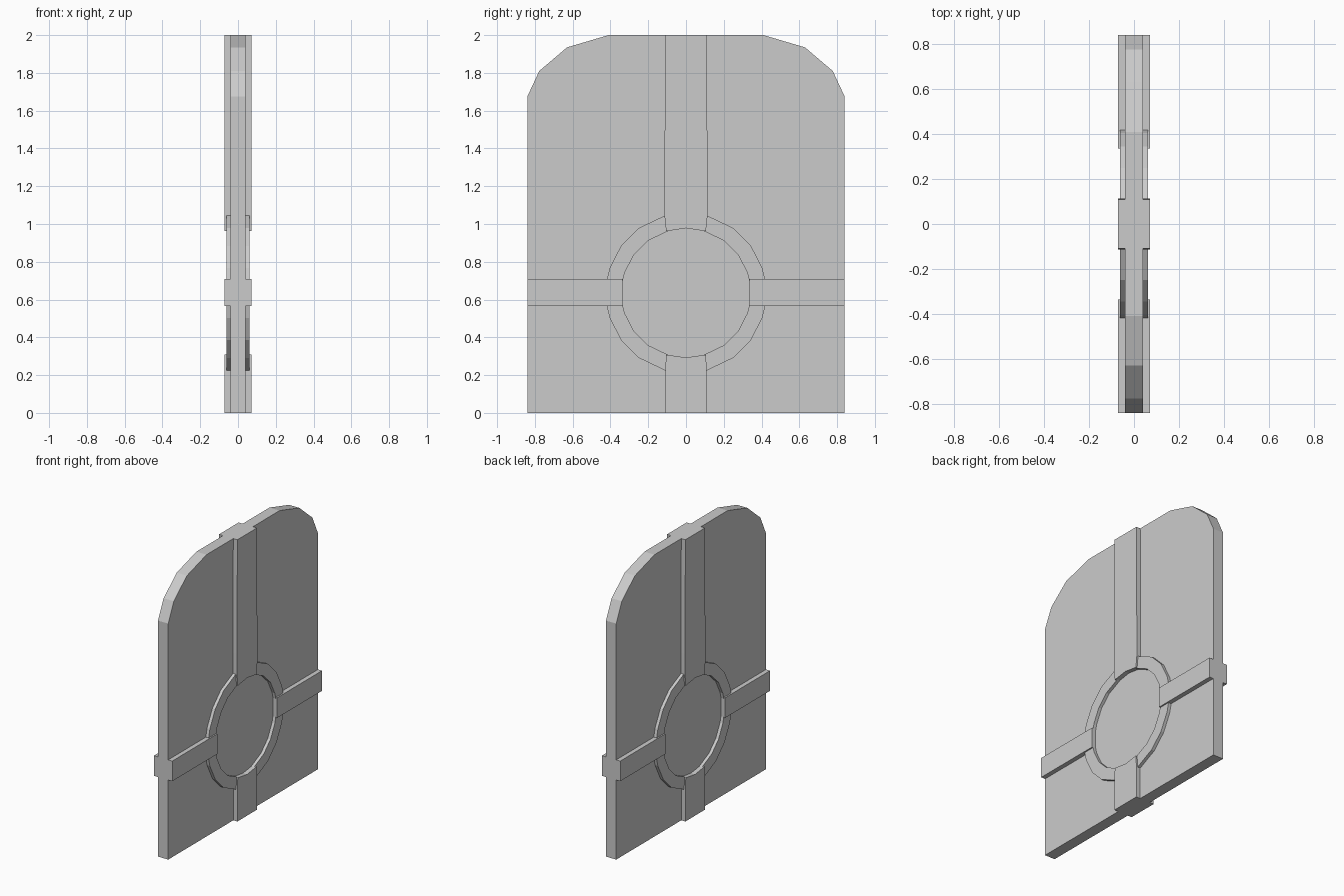
import bpy
from math import sin, cos, radians

if "Cube" in bpy.data.objects:
    bpy.data.objects.remove(bpy.data.objects["Cube"])

FACE = 0.04      # half thickness of the board
STRAP = 0.072    # outer face of the straps
RING = 0.062     # outer face of the ring
CZ = 0.635       # height of the ring centre


def prism(name, outline, x0, x1, back=True, mirror=False):
    """Extrude a (y, z) outline, counter-clockwise seen from +x, along x."""
    n = len(outline)
    verts = [(x0, y, z) for y, z in outline] + [(x1, y, z) for y, z in outline]
    faces = [(i, (i + 1) % n, n + (i + 1) % n, n + i) for i in range(n)]
    faces.append(tuple(range(n, 2 * n)))
    if back:
        faces.append(tuple(reversed(range(n))))
    mesh = bpy.data.meshes.new(name)
    mesh.from_pydata(verts, [], faces)
    obj = bpy.data.objects.new(name, mesh)
    bpy.context.collection.objects.link(obj)
    if mirror:
        mod = obj.modifiers.new("both_faces", 'MIRROR')
        mod.use_axis = (True, False, False)
        mod.use_mirror_merge = False
    return obj


def flip(points):
    return [(-y, z) for y, z in reversed(points)]


# board with chamfered upper corners
side = [(0.84, 0), (0.84, 1.675), (0.777, 1.81), (0.63, 1.935), (0.41, 2.0)]
prism("shield_board", side + flip(side), -FACE, FACE)

# vertical straps, ending on the inner circle of the ring
raised = dict(x0=FACE, back=False, mirror=True)
prism("upper_strap", [(-0.11, 2), (-0.114, 1.19), (-0.114, 1.045), (-0.105, 0.962),
                      (0, 0.978), (0.105, 0.962), (0.114, 1.045), (0.114, 1.19),
                      (0.11, 2)], x1=STRAP, **raised)
prism("lower_strap", [(-0.11, 0), (0.11, 0), (0.11, 0.22), (0.105, 0.308),
                      (0, 0.293), (-0.105, 0.308), (-0.11, 0.22)], x1=STRAP, **raised)

# side straps
bar = [(0.335, 0.565), (0.84, 0.565), (0.84, 0.708), (0.335, 0.708)]
prism("right_strap", bar, x1=STRAP, **raised)
prism("left_strap", flip(bar), x1=STRAP, **raised)

# four ring arcs between the straps
angles = [9, 18, 36, 54, 75]


def arc(r, up):
    return [(r * cos(radians(a)), CZ + up * r * sin(radians(a))) for a in angles]


for up, label in ((1, "upper"), (-1, "lower")):
    outline = arc(0.425, up) + arc(0.342, up)[::-1]
    if up < 0:
        outline.reverse()
    prism(f"ring_{label}_right", outline, x1=RING, **raised)
    prism(f"ring_{label}_left", flip(outline), x1=RING, **raised)
